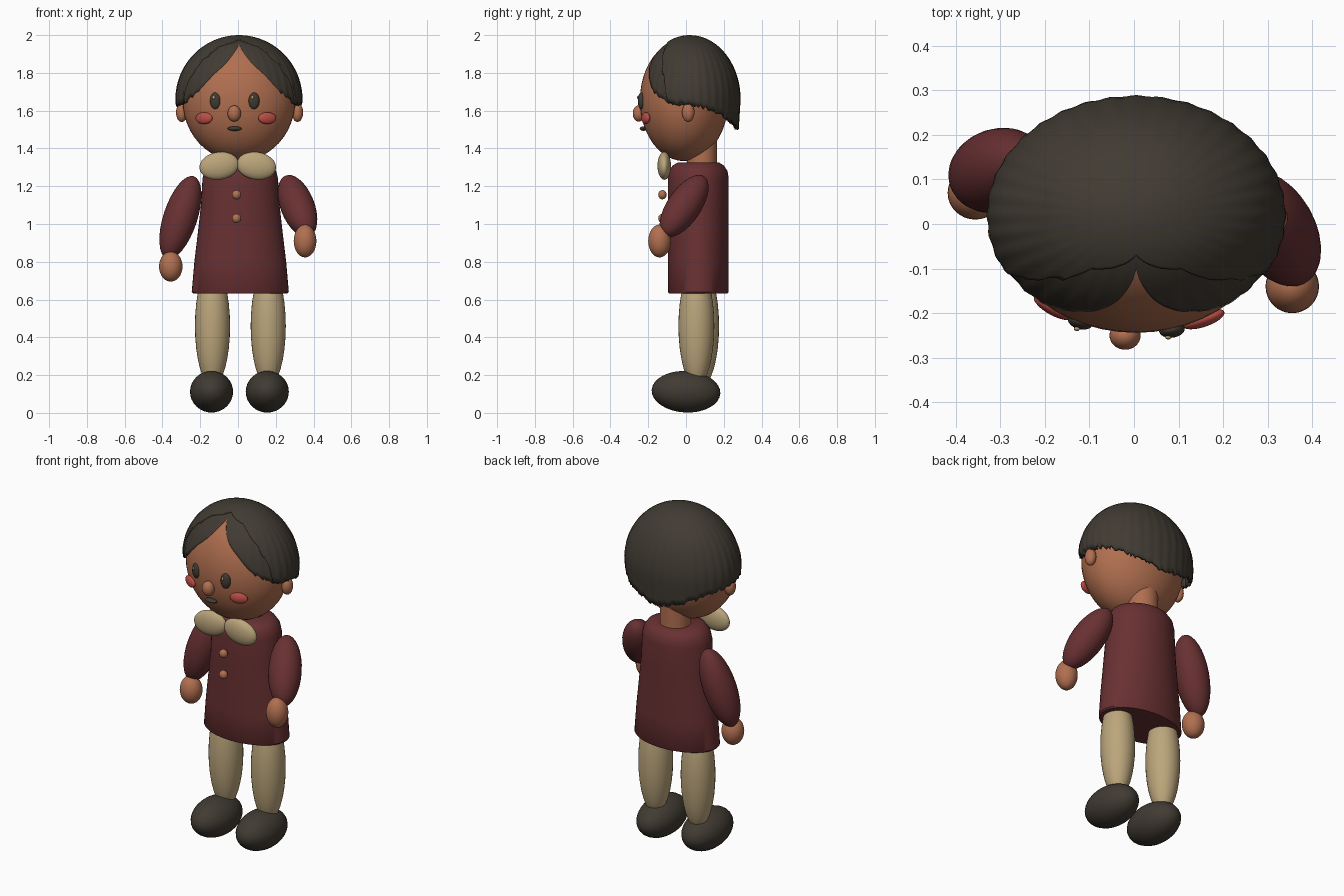
import bpy, bmesh, math, random
from mathutils import Vector

random.seed(4)
if "Cube" in bpy.data.objects:
    bpy.data.objects.remove(bpy.data.objects["Cube"], do_unlink=True)


def material(name, r, g, b):
    m = bpy.data.materials.new(name)
    m.use_nodes = True
    m.diffuse_color = (r, g, b, 1)
    bsdf = m.node_tree.nodes["Principled BSDF"]
    bsdf.inputs["Base Color"].default_value = (r, g, b, 1)
    bsdf.inputs["Roughness"].default_value = 0.7
    return m


SKIN = material("warm skin", 0.44, 0.16, 0.08)
COAT = material("maroon cloth", 0.14, 0.03, 0.032)
CREAM = material("cream cloth", 0.5, 0.38, 0.2)
DARK = material("dark brown", 0.052, 0.043, 0.032)
BLUSH = material("blush red", 0.5, 0.075, 0.06)


def finish(name, bm, mat):
    mesh = bpy.data.meshes.new(name)
    bm.to_mesh(mesh)
    bm.free()
    mesh.materials.append(mat)
    ob = bpy.data.objects.new(name, mesh)
    bpy.context.collection.objects.link(ob)
    bpy.ops.object.select_all(action="DESELECT")
    ob.select_set(True)
    bpy.context.view_layer.objects.active = ob
    bpy.ops.object.shade_smooth_by_angle(angle=math.radians(40))
    return ob


def ball(name, loc, radii, mat, rot=(0, 0, 0), axis=None, segs=32):
    """Ellipsoid, turned by angles or with its z along an axis."""
    bm = bmesh.new()
    bmesh.ops.create_uvsphere(bm, u_segments=segs, v_segments=segs // 2, radius=1)
    ob = finish(name, bm, mat)
    ob.location, ob.scale = loc, radii
    ob.rotation_euler = rot
    if axis:
        ob.rotation_euler = Vector(axis).to_track_quat("Z", "Y").to_euler()
    return ob


def loft(name, centre, sections, mat, segs=48):
    """Stack of ellipses given as (z, x radius, y radius), capped."""
    bm = bmesh.new()
    rings = []
    for z, rx, ry in sections:
        angles = [math.tau * i / segs for i in range(segs)]
        rings.append([bm.verts.new((centre[0] + rx * math.cos(a),
                                    centre[1] + ry * math.sin(a), z)) for a in angles])
    for low, high in zip(rings, rings[1:]):
        for i in range(segs):
            j = (i + 1) % segs
            bm.faces.new((low[i], low[j], high[j], high[i]))
    bm.faces.new(rings[0][::-1])
    bm.faces.new(rings[-1])
    return finish(name, bm, mat)


def edge_height(profile, angle):
    for (a0, z0), (a1, z1) in zip(profile, profile[1:]):
        if angle <= a1:
            return z0 + (z1 - z0) * (angle - a0) / (a1 - a0)
    return profile[-1][1]


def hair(name, profile, radii, reach, columns, rows=20):
    """Fluted dome whose lower edge height depends on the angle from the front."""
    cx, cy, cz = 0.005, 0.02, 1.66
    rx, ry, rz = radii
    bm = bmesh.new()
    grid = []
    for j in range(columns + 1):
        deg = -reach + 2 * reach * j / columns
        a = math.radians(deg)
        z = edge_height(profile, abs(deg))
        if 40 < abs(deg) < 179:
            z += random.uniform(-0.01, 0.01)
        arc = math.acos((z - cz) / rz) if z > cz else math.pi / 2 + (cz - z) / rz
        column = []
        for i in range(rows + 1):
            t = arc * i / rows
            over = max(0, t - math.pi / 2)
            s = math.sin(min(t, math.pi / 2)) * (1 - 0.08 * over)
            s *= 1 + 0.005 * math.cos(36 * a) * s
            height = cz - over * rz if over else cz + rz * math.cos(t)
            column.append(bm.verts.new((cx + rx * s * math.sin(a),
                                        cy - ry * s * math.cos(a), height)))
        grid.append(column)
    for left, right in zip(grid, grid[1:]):
        for i in range(rows):
            bm.faces.new((left[i], left[i + 1], right[i + 1], right[i]))
    bmesh.ops.remove_doubles(bm, verts=bm.verts, dist=0.0001)
    ob = finish(name, bm, DARK)
    shell = ob.modifiers.new("thickness", "SOLIDIFY")
    shell.thickness, shell.offset = 0.018, -1
    return ob


# Head, neck and ears
ball("head", (0.005, -0.01, 1.655), (0.298, 0.234, 0.322), SKIN, segs=48)
loft("neck", (0.01, 0.085), [(1.24, 0.085, 0.08), (1.48, 0.085, 0.08)], SKIN)
for name, x in (("right_ear", -0.298), ("left_ear", 0.315)):
    ball(name, (x, 0.012, 1.59), (0.03, 0.033, 0.05), SKIN)

# Hair: a lower fringe parted in the middle, and a back dome laid over it
low = [(64, 1.64), (90, 1.63), (120, 1.6), (150, 1.54), (180, 1.5)]
fringe = [(0, 1.955), (5, 1.92), (15, 1.85), (27, 1.79), (37, 1.73), (46, 1.69)]
crown = [(0, 1.98), (34, 1.945), (48, 1.865), (58, 1.76)]
hair("front_hair", fringe + low, (0.327, 0.263, 0.333), 100, 100)
hair("back_hair", crown + low, (0.335, 0.268, 0.34), 180, 180)

# Face, turned slightly to the model's right
for side, x, y, turn in (("right", -0.12, -0.218, -0.25), ("left", 0.085, -0.237, 0.12)):
    ball(side + "_eye", (x, y, 1.652), (0.029, 0.018, 0.044), DARK, (0, 0, turn))
    ball(side + "_eye_glint", (x - 0.008, y - 0.017, 1.67), (0.007, 0.005, 0.009), CREAM, segs=12)
for side, x, y, turn in (("right", -0.18, -0.187, -0.5), ("left", 0.155, -0.213, 0.32)):
    ball(side + "_cheek", (x, y, 1.56), (0.05, 0.018, 0.031), BLUSH, (0, 0, turn))
ball("nose", (-0.02, -0.25, 1.585), (0.035, 0.032, 0.043), SKIN)
ball("mouth", (-0.018, -0.225, 1.505), (0.037, 0.02, 0.012), DARK)

# Coat with collar and buttons
loft("coat", (0.012, 0.065),
     [(0.632, 0.25, 0.155), (0.64, 0.257, 0.16), (0.8, 0.243, 0.16), (0.95, 0.225, 0.16),
      (1.1, 0.208, 0.16), (1.24, 0.2, 0.161), (1.28, 0.19, 0.155),
      (1.31, 0.168, 0.135), (1.325, 0.14, 0.11)], COAT)
for name, x, tilt in (("right_collar", -0.1, -0.15), ("left_collar", 0.097, 0.15)):
    ball(name, (x, -0.115, 1.308), (0.105, 0.036, 0.073), CREAM, (0, tilt, 0))
for name, z in (("upper_button", 1.155), ("lower_button", 1.03)):
    ball(name, (-0.008, -0.125, z), (0.025, 0.022, 0.025), SKIN, segs=16)

# Sleeves and hands, the left arm reaching forward
ball("right_sleeve", (-0.305, 0.12, 1.035), (0.094, 0.09, 0.23), COAT, axis=(0.31, 0.1, 0.95))
ball("left_sleeve", (0.315, -0.01, 1.095), (0.09, 0.09, 0.197), COAT,
     axis=(-0.307, 0.535, 0.787))
ball("right_hand", (-0.356, 0.07, 0.775), (0.062, 0.06, 0.08), SKIN)
ball("left_hand", (0.355, -0.14, 0.91), (0.06, 0.06, 0.087), SKIN)

# Legs and shoes
for side, x, y in (("right", -0.135, 0.08), ("left", 0.16, 0.055)):
    ball(side + "_leg", (x, y, 0.46), (0.093, 0.095, 0.32), CREAM)
    ball(side + "_shoe", (x - 0.005, 0, 0.112), (0.114, 0.182, 0.11), DARK, (-0.05, 0, 0))
